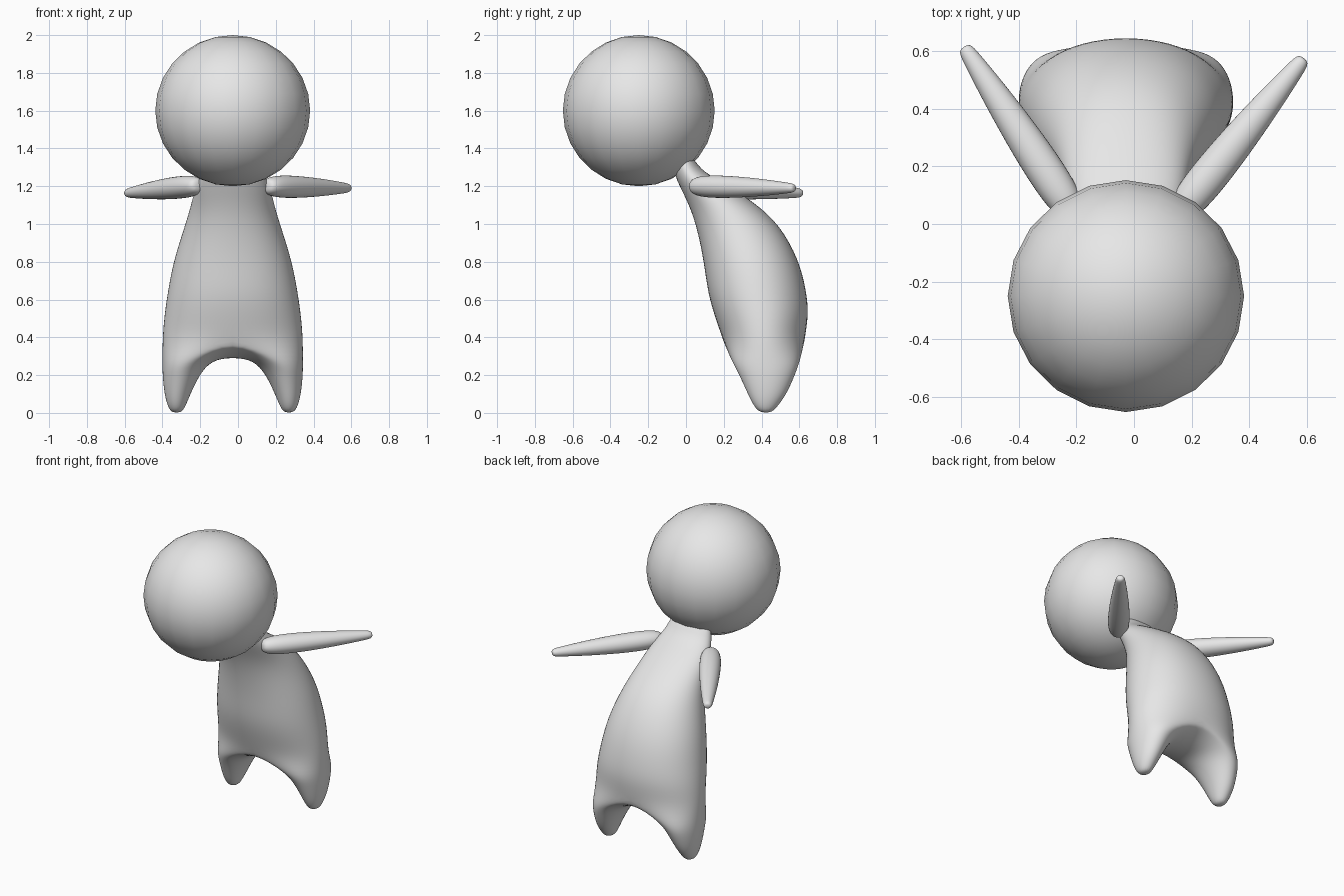
import bpy, bmesh
from math import sin, cos, pi
from mathutils import Vector

if "Cube" in bpy.data.objects:
    bpy.data.objects.remove(bpy.data.objects["Cube"])

AXIS = -0.028  # centre line of the figure

grey = bpy.data.materials.new("plain_grey")
grey.use_nodes = True
grey.diffuse_color = (0.8, 0.8, 0.8, 1)
grey.node_tree.nodes["Principled BSDF"].inputs["Base Color"].default_value = (0.8, 0.8, 0.8, 1)


def finish(bm, name, location, mirrored=False, levels=2):
    bmesh.ops.recalc_face_normals(bm, faces=bm.faces)
    for f in bm.faces:
        f.smooth = True
    mesh = bpy.data.meshes.new(name)
    bm.to_mesh(mesh)
    bm.free()
    mesh.materials.append(grey)
    obj = bpy.data.objects.new(name, mesh)
    obj.location = location
    bpy.context.collection.objects.link(obj)
    if mirrored:
        mirror = obj.modifiers.new("Mirror", 'MIRROR')
        mirror.use_clip = True
        mirror.merge_threshold = 0.001
    if levels:
        sub = obj.modifiers.new("Subdivision", 'SUBSURF')
        sub.levels = sub.render_levels = levels
    return obj


def bridge(bm, a, b, closed):
    n = len(a)
    for i in range(n if closed else n - 1):
        j = (i + 1) % n
        bm.faces.new((a[i], a[j], b[j], b[i]))


# Head
bm = bmesh.new()
bmesh.ops.create_uvsphere(bm, u_segments=20, v_segments=14, radius=1)
bmesh.ops.scale(bm, verts=bm.verts, vec=(0.41, 0.402, 0.4))
finish(bm, "head", (AXIS, -0.25, 1.6), levels=0)

# Body: half width, front y, front z, back y, back z from neck to hips
torso = [
    (0.14, -0.07, 1.33, 0.03, 1.38),
    (0.16, -0.06, 1.25, 0.07, 1.29),
    (0.20, -0.02, 1.17, 0.19, 1.225),
    (0.222, 0.025, 1.07, 0.36, 1.12),
    (0.26, 0.06, 0.95, 0.50, 1.0),
    (0.317, 0.09, 0.79, 0.605, 0.81),
    (0.347, 0.11, 0.63, 0.645, 0.64),
    (0.365, 0.15, 0.50, 0.655, 0.52),
    (0.374, 0.19, 0.39, 0.635, 0.40),
]
# Legs: height, inner x, outer x, front y, back y
legs = [
    (0.28, 0.11, 0.375, 0.235, 0.61),
    (0.20, 0.175, 0.374, 0.28, 0.58),
    (0.10, 0.222, 0.363, 0.325, 0.535),
    (0.04, 0.247, 0.347, 0.355, 0.49),
    (0.00, 0.27, 0.325, 0.39, 0.455),
]
HALF = 8
bm = bmesh.new()
rings = []
for w, yf, zf, yb, zb in torso:
    ring = []
    for i in range(HALF + 1):
        a = -pi / 2 + pi * i / HALF
        t = (sin(a) + 1) / 2
        x = 0 if i in (0, HALF) else 1.015 * w * cos(a) ** 0.9
        ring.append(bm.verts.new((x, yf + (yb - yf) * t, zf + (zb - zf) * t)))
    rings.append(ring)
for a, b in zip(rings, rings[1:]):
    bridge(bm, a, b, False)
bm.faces.new(rings[0])

# Crotch arch closes the hip ring into a leg loop
hip = rings[-1]
arch = []
for i in range(1, HALF):
    t = (1 + cos(pi * i / HALF)) / 2
    p = hip[0].co.lerp(hip[-1].co, t)
    p.z = 0.29 + 0.10 * (2 * t - 1) ** 2
    arch.append(bm.verts.new(p))
loop = hip + arch
for z, xi, xo, yf, yb in legs:
    ring = []
    for i in range(2 * HALF):
        a = -pi / 2 + pi * i / HALF
        ring.append(bm.verts.new(((xi + xo) / 2 + (xo - xi) / 2 * cos(a),
                                  (yf + yb) / 2 + (yb - yf) / 2 * sin(a), z)))
    bridge(bm, loop, ring, True)
    loop = ring
bm.faces.new(loop)
finish(bm, "body", (AXIS, 0, 0), mirrored=True)


# Arms: tapered tubes reaching back and outwards
def arm(name, start, end):
    start, end = Vector(start), Vector(end)
    along = (end - start).normalized()
    side = along.cross(Vector((0, 0, 1))).normalized()
    up = side.cross(along)
    bm = bmesh.new()
    loops = []
    for t, r in ((0, 0.035), (0.05, 0.058), (0.17, 0.07), (0.4, 0.068),
                 (0.7, 0.052), (0.92, 0.034), (0.98, 0.028), (1, 0.016)):
        c = start.lerp(end, t)
        loops.append([bm.verts.new(c + side * r * 1.05 * cos(k * pi / 4) + up * r * 0.95 * sin(k * pi / 4))
                      for k in range(8)])
    for a, b in zip(loops, loops[1:]):
        bridge(bm, a, b, True)
    bm.faces.new(loops[0])
    bm.faces.new(loops[-1])
    finish(bm, name, (0, 0, 0))


arm("left_arm", (0.15, 0.03, 1.20), (0.59, 0.575, 1.19))
arm("right_arm", (-0.206, 0.03, 1.205), (-0.59, 0.615, 1.163))
